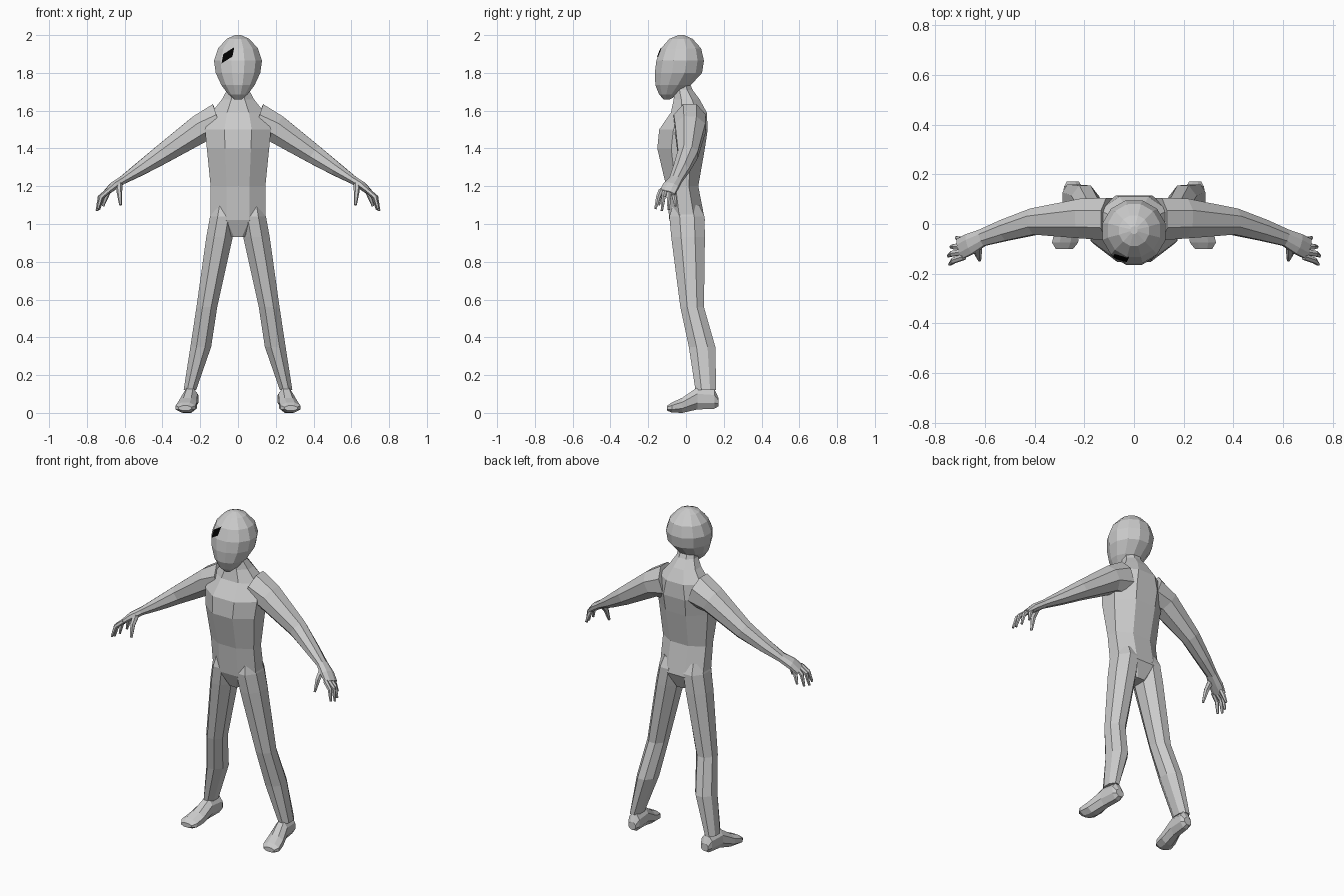
import bpy, bmesh
from math import pi, cos, sin
from mathutils import Vector
from mathutils.bvhtree import BVHTree

cube = bpy.data.objects.get("Cube")
if cube:
    bpy.data.objects.remove(cube)


def make_material(name, value):
    mat = bpy.data.materials.new(name)
    mat.use_nodes = True
    color = (value, value, value, 1)
    mat.diffuse_color = color
    mat.node_tree.nodes["Principled BSDF"].inputs["Base Color"].default_value = color
    return mat


GREY = make_material("body grey", 0.6)
BLACK = make_material("patch black", 0.0)


def finish(name, bm, mat):
    bmesh.ops.recalc_face_normals(bm, faces=bm.faces)
    mesh = bpy.data.meshes.new(name)
    bm.to_mesh(mesh)
    bm.free()
    mesh.materials.append(mat)
    obj = bpy.data.objects.new(name, mesh)
    bpy.context.collection.objects.link(obj)
    return obj


def loft(name, rings, sides=8, mirror=1):
    """Skin a row of polygons, each given as centre, half-axis u, half-axis v."""
    bm = bmesh.new()
    grow = 1 / cos(pi / sides)
    rows = []
    for c, u, v in rings:
        row = []
        for i in range(sides):
            a = 2 * pi * (i + 0.5) / sides
            p = c + grow * (cos(a) * u + sin(a) * v)
            row.append(bm.verts.new((p.x * mirror, p.y, p.z)))
        rows.append(row)
    for low, high in zip(rows, rows[1:]):
        for i in range(sides):
            j = (i + 1) % sides
            bm.faces.new((low[i], low[j], high[j], high[i]))
    bm.faces.new(rows[0])
    bm.faces.new(rows[-1])
    return finish(name, bm, GREY)


def level_rings(stations):
    """Horizontal rings from (z, x min, x max, y front, y back)."""
    return [(Vector(((a + b) / 2, (f + k) / 2, z)),
             Vector(((b - a) / 2, 0, 0)), Vector((0, (k - f) / 2, 0)))
            for z, a, b, f, k in stations]


def path_rings(stations):
    """Rings square to a path, from (x, y, z, half width, half thickness)."""
    pts = [Vector(s[:3]) for s in stations]
    rings = []
    for i, s in enumerate(stations):
        t = (pts[min(i + 1, len(pts) - 1)] - pts[max(i - 1, 0)]).normalized()
        u = Vector((0, 1, 0))
        u = (u - t * u.dot(t)).normalized()
        rings.append((pts[i], u * s[3], t.cross(u) * s[4]))
    return rings


# Torso and neck
torso = [(0.93, 0.05, -0.05, 0.06), (1.02, 0.145, -0.088, 0.1),
         (1.2, 0.145, -0.105, 0.065), (1.4, 0.165, -0.152, 0.1),
         (1.5, 0.175, -0.142, 0.115), (1.59, 0.14, -0.08, 0.11),
         (1.66, 0.085, -0.065, 0.072), (1.71, 0.058, -0.063, 0.035),
         (1.77, 0.05, -0.06, 0.01)]
loft("torso", level_rings([(z, -w, w, f, b) for z, w, f, b in torso]))

# Egg-shaped head
skull = [(1.66, 0.02, -0.118, -0.085), (1.685, 0.05, -0.142, -0.04),
         (1.735, 0.088, -0.162, 0.025), (1.8, 0.118, -0.165, 0.085),
         (1.865, 0.127, -0.157, 0.095), (1.93, 0.105, -0.132, 0.08),
         (1.98, 0.06, -0.088, 0.035), (2.0, 0.015, -0.04, -0.01)]
head = loft("head", level_rings([(z, -w, w, f, b) for z, w, f, b in skull]), 12)

# Small black patch following the forehead
tree = BVHTree.FromPolygons([v.co for v in head.data.vertices],
                            [p.vertices for p in head.data.polygons])
bm = bmesh.new()
corner, across, up = Vector((-0.087, -1, 1.85)), Vector((0.058, 0, 0.037)), Vector((0.009, 0, 0.049))
N = 6
grid = []
for i in range(N + 1):
    for j in range(N + 1):
        hit = tree.ray_cast(corner + across * i / N + up * j / N, Vector((0, 1, 0)))[0]
        grid.append(bm.verts.new(hit - Vector((0, 0.004, 0))))
for i in range(N):
    for j in range(N):
        k = i * (N + 1) + j
        bm.faces.new((grid[k], grid[k + N + 1], grid[k + N + 2], grid[k + 1]))
finish("forehead_patch", bm, BLACK)

leg = [(0.12, 0.222, 0.288, 0.05, 0.16), (0.35, 0.142, 0.252, 0.015, 0.155),
       (0.56, 0.11, 0.22, -0.03, 0.095), (0.93, 0.028, 0.168, -0.078, 0.1),
       (1.04, 0.01, 0.148, -0.088, 0.098), (1.1, 0.02, 0.13, -0.07, 0.07)]
# Foot: y, x min, x max, z bottom, z top
foot = [(0.172, 0.222, 0.27, 0.035, 0.08), (0.15, 0.21, 0.282, 0.022, 0.125),
        (0.06, 0.215, 0.292, 0.018, 0.135), (-0.02, 0.218, 0.318, 0.0, 0.08),
        (-0.075, 0.225, 0.33, 0.002, 0.055), (-0.1, 0.245, 0.315, 0.012, 0.038)]
arm = [(0.1, 0.02, 1.54, 0.085, 0.1), (0.2, 0.022, 1.505, 0.08, 0.075),
       (0.4, 0.01, 1.37, 0.053, 0.052), (0.52, -0.025, 1.29, 0.043, 0.036),
       (0.61, -0.055, 1.233, 0.034, 0.022), (0.66, -0.08, 1.2, 0.042, 0.022),
       (0.7, -0.1, 1.165, 0.042, 0.014)]
thumb = [(0.63, -0.085, 1.215, 0.018, 0.016), (0.628, -0.122, 1.17, 0.014, 0.013),
         (0.622, -0.145, 1.1, 0.007, 0.006)]
# Finger: knuckle y, tip x, tip y, tip z
fingers = {"index": (-0.132, 0.742, -0.162, 1.08), "middle": (-0.111, 0.747, -0.128, 1.07),
           "ring": (-0.09, 0.737, -0.092, 1.075), "little": (-0.07, 0.715, -0.055, 1.095)}

# Limbs on both sides
for side, m in (("left", 1), ("right", -1)):
    loft(side + "_leg", level_rings(leg), 8, m)
    loft(side + "_foot", [(Vector(((a + b) / 2, y, (lo + hi) / 2)),
                           Vector(((b - a) / 2, 0, 0)), Vector((0, 0, (hi - lo) / 2)))
                          for y, a, b, lo, hi in foot], 8, m)
    loft(side + "_arm", path_rings(arm), 8, m)
    loft(side + "_thumb", path_rings(thumb), 6, m)
    for name, (y, tx, ty, tz) in fingers.items():
        path = [(0.685, y, 1.178, 0.012, 0.012),
                (tx - 0.016, (y + ty) / 2, 1.142, 0.011, 0.011),
                (tx, ty, tz, 0.006, 0.006)]
        loft(f"{side}_{name}_finger", path_rings(path), 6, m)
